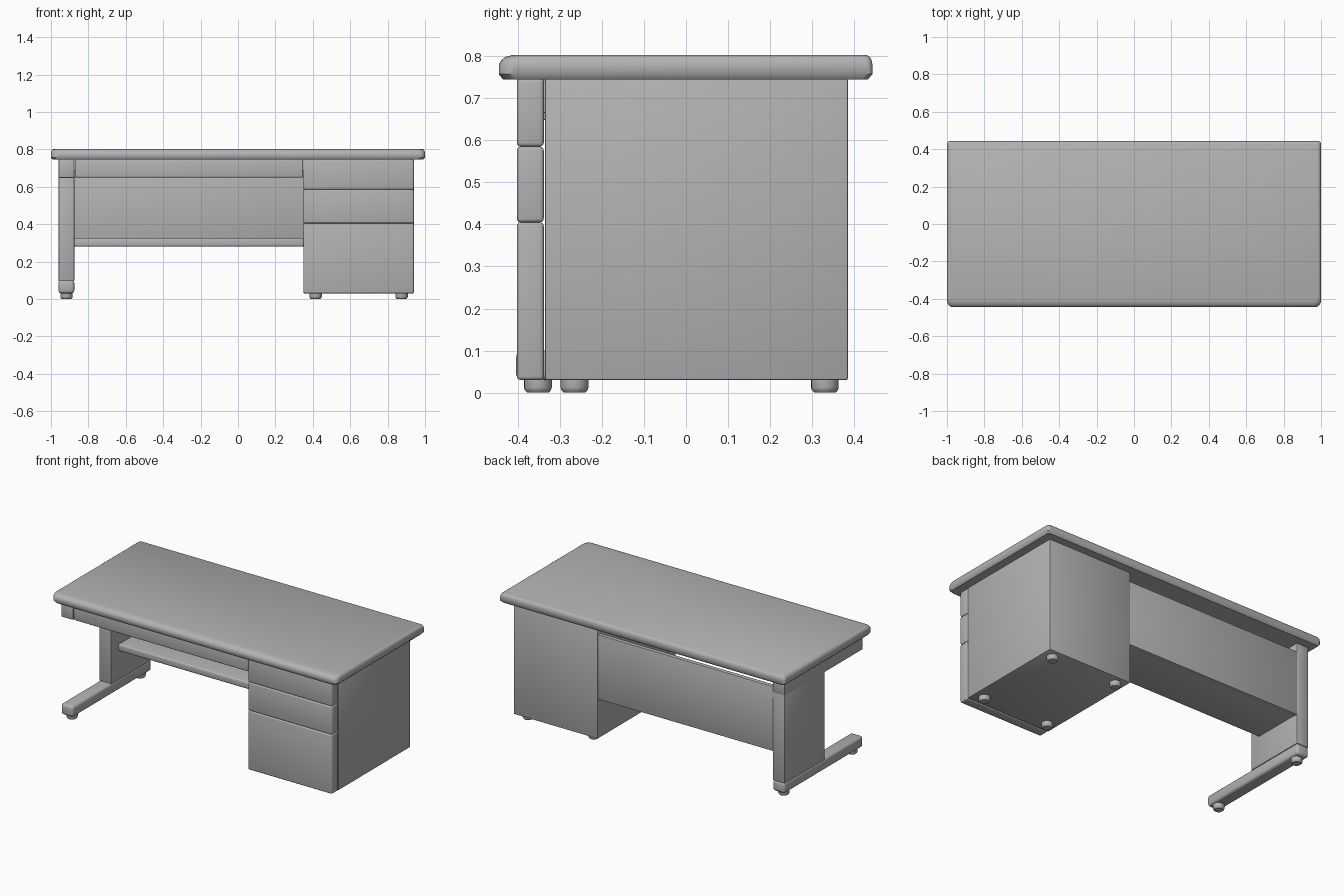
import bpy, bmesh, math

if "Cube" in bpy.data.objects:
    bpy.data.objects.remove(bpy.data.objects["Cube"])

grey = bpy.data.materials.new("desk_grey")
grey.diffuse_color = (0.45, 0.45, 0.45, 1)
grey.use_nodes = True
grey.node_tree.nodes["Principled BSDF"].inputs["Base Color"].default_value = grey.diffuse_color


def finish(name, bm):
    """Turn a bmesh into a smooth-edged grey object."""
    bmesh.ops.recalc_face_normals(bm, faces=bm.faces)
    me = bpy.data.meshes.new(name)
    bm.to_mesh(me)
    bm.free()
    me.materials.append(grey)
    ob = bpy.data.objects.new(name, me)
    bpy.context.collection.objects.link(ob)
    bpy.ops.object.select_all(action='DESELECT')
    ob.select_set(True)
    bpy.context.view_layer.objects.active = ob
    bpy.ops.object.shade_smooth_by_angle(angle=math.radians(40))
    return ob


def box(name, x, y, z, bevel=0.006, segments=2):
    """Bevelled box from (min, max) ranges."""
    bm = bmesh.new()
    bmesh.ops.create_cube(bm, size=1)
    for v in bm.verts:
        v.co = [r[0] if c < 0 else r[1] for c, r in zip(v.co, (x, y, z))]
    bmesh.ops.bevel(bm, geom=bm.edges[:], offset=bevel, segments=segments,
                    profile=0.5, affect='EDGES')
    return finish(name, bm)


def loft(name, rings):
    """Skin a stack of point rings and cap both ends."""
    bm = bmesh.new()
    loops = [[bm.verts.new(p) for p in ring] for ring in rings]
    n = len(loops[0])
    for a, b in zip(loops, loops[1:]):
        for i in range(n):
            j = (i + 1) % n
            bm.faces.new((a[i], a[j], b[j], b[i]))
    bm.faces.new(loops[0])
    bm.faces.new(loops[-1])
    return finish(name, bm)


def rounded_rect(z, x0, x1, y0, y1, r_front, r_back, steps=5):
    pts = []
    corners = ((x1, y1, r_back, 0), (x0, y1, r_back, 90),
               (x0, y0, r_front, 180), (x1, y0, r_front, 270))
    for cx, cy, r, start in corners:
        mx = cx - r if cx > 0 else cx + r
        my = cy - r if cy > 0 else cy + r
        for k in range(steps + 1):
            a = math.radians(start + 90 * k / steps)
            pts.append((mx + r * math.cos(a), my + r * math.sin(a), z))
    return pts


def foot(name, x, y):
    """Round glide, narrower towards the floor."""
    rings = []
    for z, r in ((0, 0.025), (0.006, 0.031), (0.012, 0.033), (0.032, 0.033)):
        rings.append([(x + r * math.cos(math.tau * i / 20),
                       y + r * math.sin(math.tau * i / 20), z) for i in range(20)])
    return loft(name, rings)


# Table top: deep soft edge at the front, small chamfer elsewhere
levels = ((0.745, 0.010, 0.010), (0.757, 0, 0), (0.780, 0, 0), (0.790, 0.006, 0.002),
          (0.798, 0.016, 0.006), (0.803, 0.034, 0.014))
loft("table_top", [rounded_rect(z, -1 + s, 1 - s, -0.445 + f, 0.443 - s, 0.035, 0.015)
                   for z, f, s in levels])

# Drawer pedestal
box("pedestal_body", (0.35, 0.94), (-0.335, 0.385), (0.03, 0.747), 0.005)
for i, z in enumerate(((0.03, 0.405), (0.405, 0.585), (0.585, 0.747))):
    box(f"pedestal_drawer_{i + 1}", (0.35, 0.94), (-0.402, -0.338), z, 0.009, 3)
for i, x in enumerate((0.415, 0.875)):
    for j, y in enumerate((-0.265, 0.33)):
        foot(f"pedestal_foot_{i}{j}", x, y)

# Left leg: floor bar, wide column, top bracket
LEG = (-0.96, -0.875)
box("leg_column", LEG, (-0.02, 0.383), (0.095, 0.66), 0.006)
box("leg_bracket", LEG, (-0.402, 0.383), (0.648, 0.747), 0.006)
box("leg_floor_bar", LEG, (-0.404, 0.385), (0.03, 0.1), 0.016, 3)
for i, y in enumerate((-0.352, 0.33)):
    foot(f"leg_foot_{i + 1}", -0.917, y)

# Shallow centre drawer between bracket and pedestal
box("centre_drawer_front", (-0.872, 0.348), (-0.402, -0.338), (0.65, 0.747), 0.007, 3)
box("centre_drawer_tray", (-0.85, 0.33), (-0.345, 0.05), (0.665, 0.74), 0.003)

# Back panel and the low shelf in front of it
box("back_panel", (-0.877, 0.352), (0.355, 0.383), (0.28, 0.69), 0.004)
box("low_shelf", (-0.877, 0.352), (0.05, 0.38), (0.28, 0.325), 0.01, 3)
